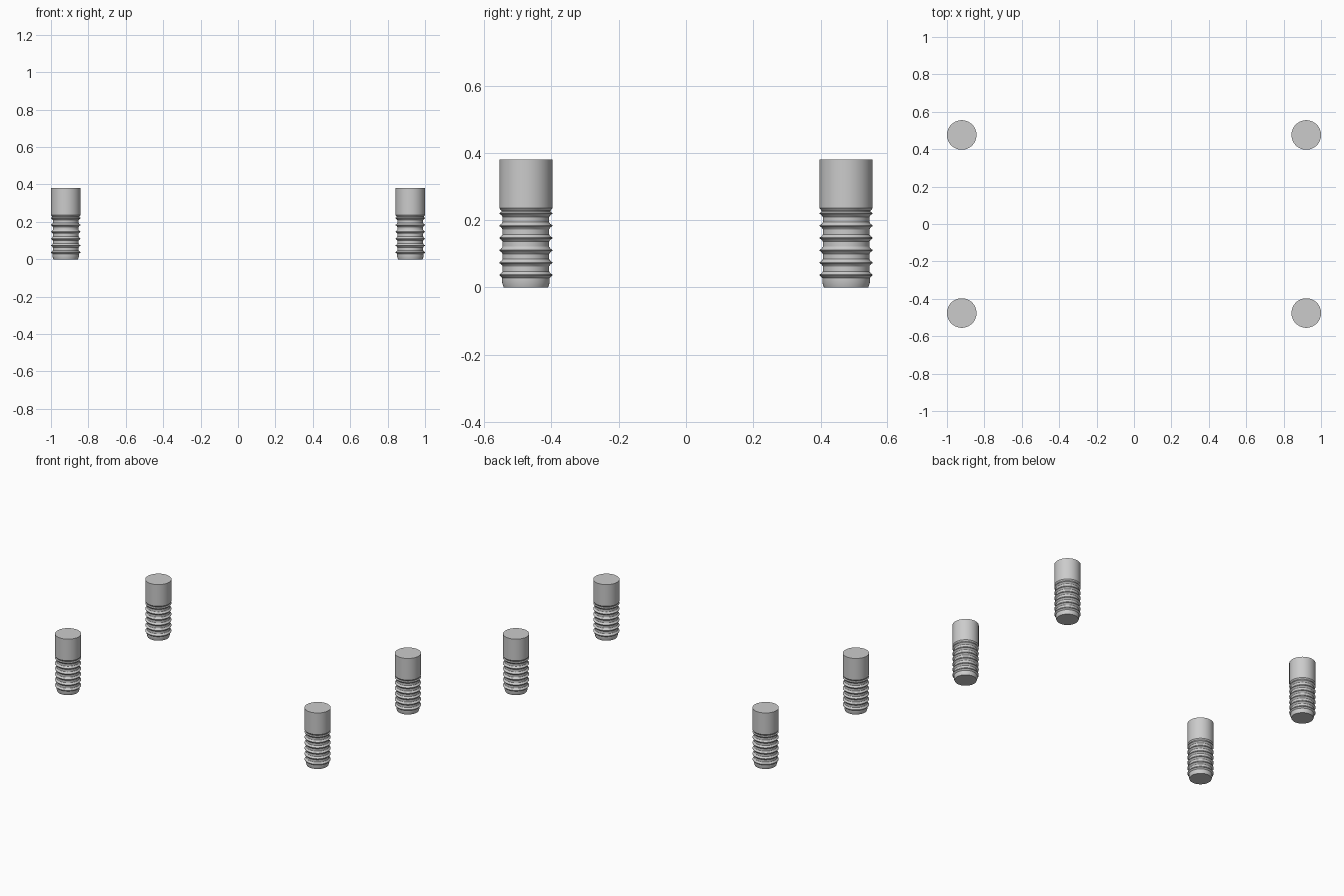
import bpy, bmesh, math

if "Cube" in bpy.data.objects:
    bpy.data.objects.remove(bpy.data.objects["Cube"])

R, ROOT, H = 0.079, 0.069, 0.38      # outer radius, groove radius, height
CX, CY = 0.921, 0.476                # post positions
PITCH, FIRST, RIDGES, SEG = 0.0366, 0.037, 6, 64


def post_profile():
    # tapered tip
    pts = [(0, 0), (0.066, 0), (0.0705, 0.014), (0.0705, 0.028)]
    # ribbed shank
    for i in range(RIDGES):
        z = FIRST + i * PITCH
        if i:
            pts += [(ROOT, z - 0.011), (0.073, z - 0.005)]
        pts += [(R, z - 0.001), (R, z + 0.001), (0.073, z + 0.005)]
        if i < RIDGES - 1:
            pts.append((ROOT, z + 0.011))
    # plain upper collar
    pts += [(0.073, 0.228), (R, 0.236), (R, H), (0, H)]
    return pts


def lathe(name, pts, x, y):
    bm = bmesh.new()
    vs = [bm.verts.new((r, 0, z)) for r, z in pts]
    es = [bm.edges.new(p) for p in zip(vs, vs[1:])]
    bmesh.ops.spin(bm, geom=vs + es, axis=(0, 0, 1), cent=(0, 0, 0),
                   angle=math.tau, steps=SEG, use_duplicate=False)
    bmesh.ops.remove_doubles(bm, verts=bm.verts, dist=1e-5)
    bmesh.ops.recalc_face_normals(bm, faces=bm.faces)
    me = bpy.data.meshes.new(name)
    bm.to_mesh(me)
    bm.free()
    ob = bpy.data.objects.new(name, me)
    ob.location = (x, y, 0)
    bpy.context.collection.objects.link(ob)
    bpy.ops.object.select_all(action='DESELECT')
    ob.select_set(True)
    bpy.context.view_layer.objects.active = ob
    bpy.ops.object.shade_smooth_by_angle(angle=math.radians(30))


# four identical corner posts
for sx, side in ((-1, "left"), (1, "right")):
    for sy, end in ((-1, "front"), (1, "back")):
        lathe(f"{end}_{side}_ribbed_post", post_profile(), sx * CX, sy * CY)
